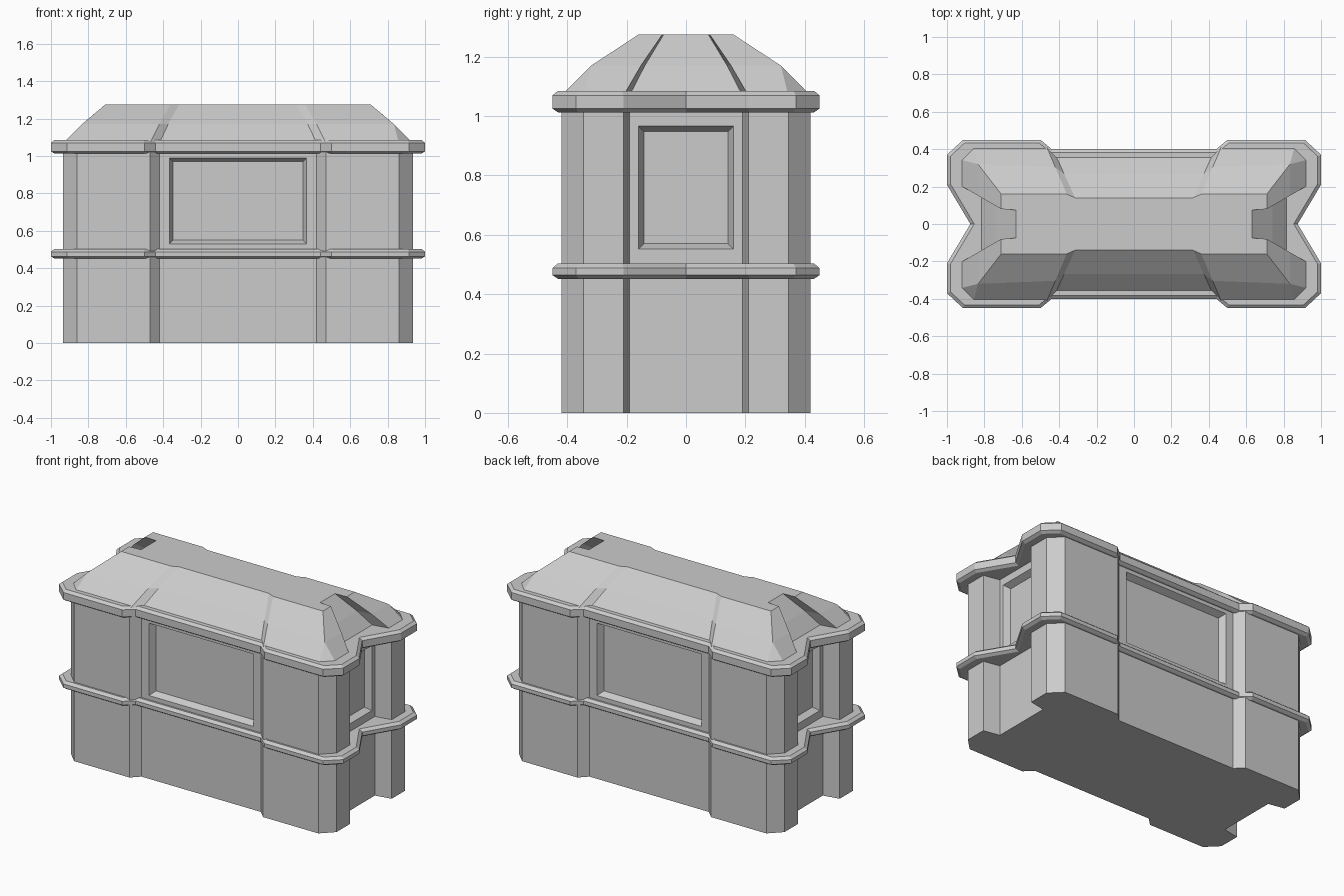
import bpy, bmesh
from mathutils import Vector

if "Cube" in bpy.data.objects:
    bpy.data.objects.remove(bpy.data.objects["Cube"])


def outline(quarter):
    """Mirror a quarter plan (side centre -> end centre) into a full CCW loop."""
    pts = []
    for sx, sy, rev in ((1, 1, True), (-1, 1, False), (-1, -1, True), (1, -1, False)):
        for x, y in (quarter[::-1] if rev else quarter):
            p = Vector((sx * x, sy * y))
            if not any((p - o).length < 1e-6 for o in pts[:1] + pts[-1:]):
                pts.append(p)
    return pts


def inset(loop, d):
    """Mitred inward offset of a CCW loop."""
    out = []
    for i, p in enumerate(loop):
        a = (p - loop[i - 1]).normalized()
        b = (loop[(i + 1) % len(loop)] - p).normalized()
        na, nb = Vector((-a.y, a.x)), Vector((-b.y, b.x))
        out.append(p + (na + nb) * d / (1 + na.dot(nb)))
    return out


def loft(name, rings):
    """Skin a stack of (loop, z) rings and cap both ends."""
    bm = bmesh.new()
    vs = [[bm.verts.new((p[0], p[1], z)) for p in loop] for loop, z in rings]
    n = len(vs[0])
    for lo, hi in zip(vs, vs[1:]):
        for i in range(n):
            j = (i + 1) % n
            bm.faces.new((lo[i], lo[j], hi[j], hi[i]))
    bm.faces.new(vs[0][::-1])
    bm.faces.new(vs[-1])
    bmesh.ops.remove_doubles(bm, verts=bm.verts, dist=1e-5)
    bmesh.ops.recalc_face_normals(bm, faces=bm.faces)
    me = bpy.data.meshes.new(name)
    bm.to_mesh(me)
    bm.free()
    ob = bpy.data.objects.new(name, me)
    bpy.context.collection.objects.link(ob)
    return ob


# Body with chamfered corners and recessed sides and ends
wall_plan = [(.42, .37), (.47, .42), (.86, .42), (.935, .345), (.935, .21), (.83, .19)]
body = loft("body", [(outline(wall_plan), 0), (outline(wall_plan), 1.05)])


# Bevelled window recesses
def cut_window(axis, sign, face, half, z0, z1, bevel, depth):
    bm = bmesh.new()
    rings = []
    for out, b in ((face + depth, -bevel), (face - depth, bevel)):
        ring = []
        for u, z in ((-half + b, z0 + b), (half - b, z0 + b), (half - b, z1 - b), (-half + b, z1 - b)):
            ring.append(bm.verts.new((sign * out, u, z) if axis == 'x' else (u, sign * out, z)))
        rings.append(ring)
        bm.faces.new(ring)
    for i in range(4):
        j = (i + 1) % 4
        bm.faces.new((rings[0][i], rings[0][j], rings[1][j], rings[1][i]))
    bmesh.ops.recalc_face_normals(bm, faces=bm.faces)
    me = bpy.data.meshes.new("window_cutter")
    bm.to_mesh(me)
    bm.free()
    cutter = bpy.data.objects.new("window_cutter", me)
    bpy.context.collection.objects.link(cutter)
    cutter.hide_render = True
    mod = body.modifiers.new("window", 'BOOLEAN')
    mod.operation, mod.solver, mod.object = 'DIFFERENCE', 'EXACT', cutter
    bpy.context.view_layer.objects.active = body
    bpy.ops.object.modifier_apply(modifier=mod.name)
    bpy.data.objects.remove(cutter)


for s in (-1, 1):
    cut_window('y', s, .37, .367, .53, .99, .02, .04)
    cut_window('x', s, .83, .16, .552, .966, .018, .04)

# Trim bands with chamfered edges and a V notch at each end
band_plan = outline([(.44, .40), (.50, .45), (.914, .45), (1, .37), (1, .21), (.875, 0)])
band_in = inset(band_plan, .018)
for name, z0, z1 in (("waist_band", .452, .503), ("eaves_band", 1.013, 1.085)):
    loft(name, [(band_in, z0), (band_plan, z0 + .012),
                (band_plan, z1 - .015), (band_in, z1)])

# Hipped roof; each chamfered corner closes to a point part way up
roof_top = [(.315, .14), (.36, .16), (.71, .16), (.71, .16), (.71, .08), (.63, .075)]
roof_mid = [Vector(a).lerp(Vector(b), .447) for a, b in zip(wall_plan, roof_top)]
roof_mid[2] = roof_mid[3] = Vector((.834, .32))


def full(quarter):
    """Like outline, but keeps coincident points so rings stay matched."""
    r = quarter[::-1]
    return ([(x, y) for x, y in r] + [(-x, y) for x, y in quarter]
            + [(-x, -y) for x, y in r] + [(x, -y) for x, y in quarter])


top_loop = roof_top[:3] + roof_top[4:]
bm = bmesh.new()
base, mid = ([bm.verts.new((p[0], p[1], z)) for p in full(q)] for q, z in ((wall_plan, 1.07), (roof_mid, 1.17)))
top = [bm.verts.new((p[0], p[1], 1.275)) for p in full(roof_top)]
for lo, hi in ((base, mid), (mid, top)):
    for i in range(24):
        j = (i + 1) % 24
        bm.faces.new((lo[i], lo[j], hi[j], hi[i]))
bmesh.ops.remove_doubles(bm, verts=bm.verts, dist=1e-5)
cap = [v for v in bm.verts if v.co.z > 1.27]
low = [v for v in bm.verts if v.co.z < 1.08]
for level in (cap, low):
    edges = {e for v in level for e in v.link_edges if e.is_boundary}
    bmesh.ops.contextual_create(bm, geom=list(edges))
bmesh.ops.recalc_face_normals(bm, faces=bm.faces)
roof_mesh = bpy.data.meshes.new("roof")
bm.to_mesh(roof_mesh)
bm.free()
bpy.context.collection.objects.link(bpy.data.objects.new("roof", roof_mesh))
